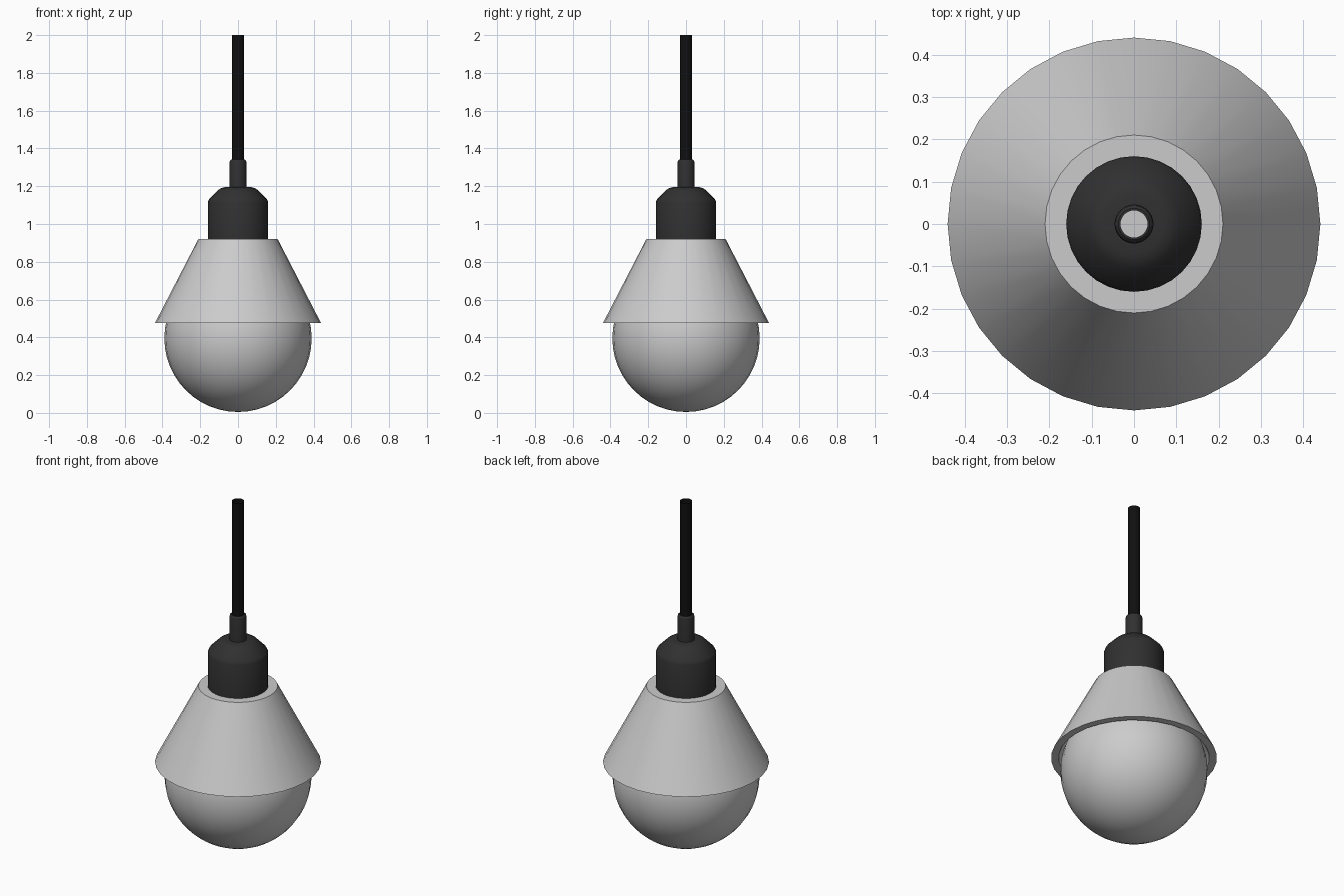
import bpy, bmesh, math

if "Cube" in bpy.data.objects:
    bpy.data.objects.remove(bpy.data.objects["Cube"])


def material(name, value):
    mat = bpy.data.materials.new(name)
    mat.diffuse_color = (value, value, value, 1)
    mat.use_nodes = True
    mat.node_tree.nodes["Principled BSDF"].inputs["Base Color"].default_value = mat.diffuse_color
    return mat


def lathe(name, profile, sides=32, mat=None, angle=30):
    """Revolve an (r, z) profile around the z axis."""
    bm = bmesh.new()
    verts = [bm.verts.new((r, 0, z)) for r, z in profile]
    edges = [bm.edges.new(pair) for pair in zip(verts, verts[1:])]
    bmesh.ops.spin(bm, geom=verts + edges, cent=(0, 0, 0), axis=(0, 0, 1),
                   angle=2 * math.pi, steps=sides, use_duplicate=False)
    bmesh.ops.remove_doubles(bm, verts=bm.verts[:], dist=1e-4)
    bmesh.ops.recalc_face_normals(bm, faces=bm.faces[:])
    mesh = bpy.data.meshes.new(name)
    bm.to_mesh(mesh)
    bm.free()
    obj = bpy.data.objects.new(name, mesh)
    bpy.context.collection.objects.link(obj)
    if mat:
        mesh.materials.append(mat)
    bpy.ops.object.select_all(action='DESELECT')
    bpy.context.view_layer.objects.active = obj
    obj.select_set(True)
    bpy.ops.object.shade_smooth_by_angle(angle=math.radians(angle))
    return obj


socket_black = material("socket_black", 0.03)
cord_black = material("cord_black", 0.005)

# Globe bulb
R, CZ = 0.39, 0.395
arc = [(R * math.sin(math.pi * i / 24), CZ - R * math.cos(math.pi * i / 24))
       for i in range(25)]
lathe("bulb", arc)

# Conical shade: inner wall, flat rim, outer wall, closed top
lathe("shade", [(0, 0.90), (0.18, 0.90), (0.40, 0.475), (0.44, 0.475),
                (0.21, 0.92), (0, 0.92)])

# Lamp socket with rounded shoulder
lathe("socket", [(0.16, 0.92), (0.16, 1.115), (0.154, 1.13), (0.105, 1.18),
                 (0.09, 1.19), (0.07, 1.195), (0.035, 1.195)], mat=socket_black)

# Cord grip collar
lathe("cord_grip", [(0.046, 1.19), (0.046, 1.32), (0.043, 1.335),
                    (0.037, 1.341), (0.032, 1.341)], mat=socket_black)

# Hanging cord, an open tube
lathe("cord", [(0.033, 1.19), (0.033, 2.0)], mat=cord_black)
